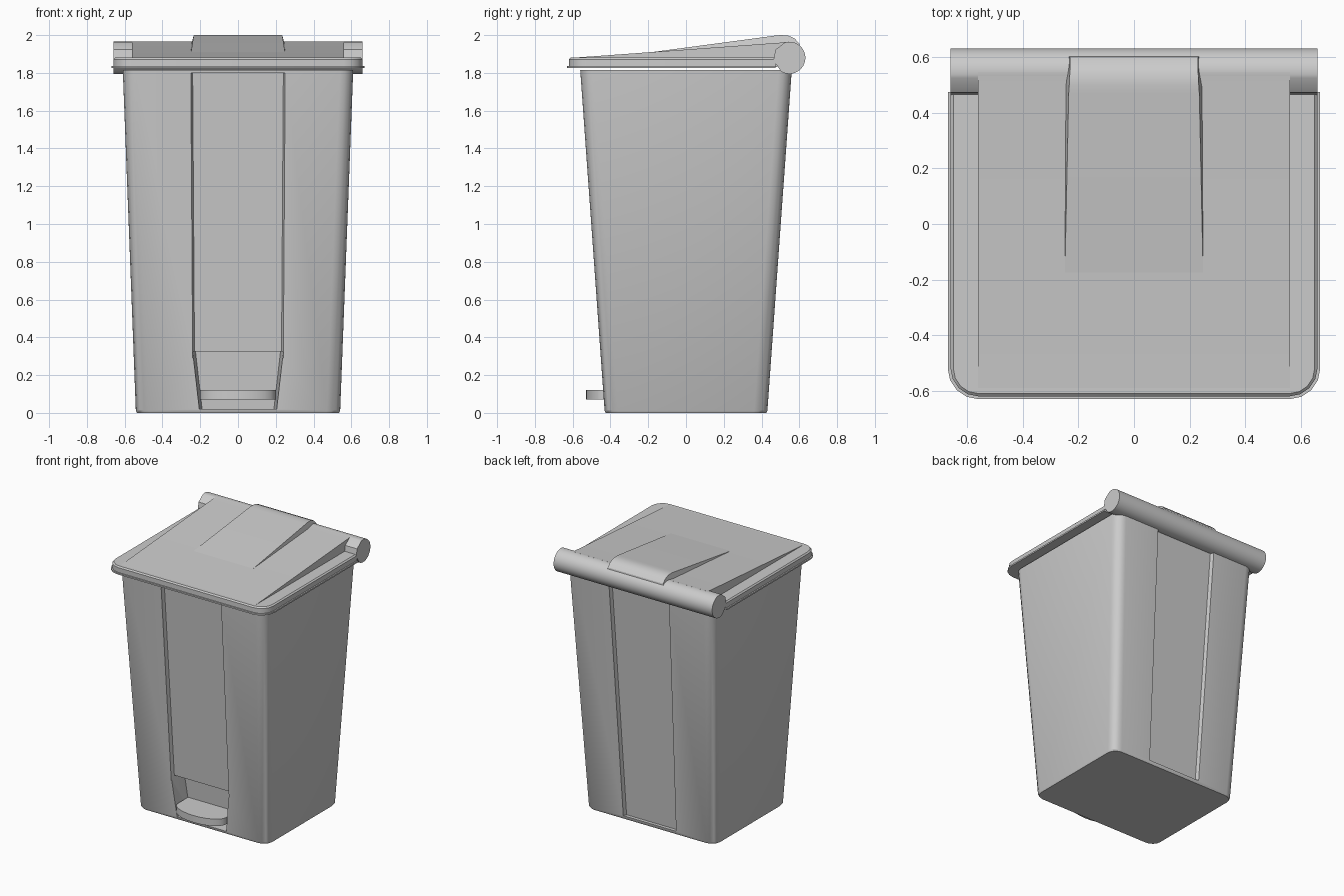
import bpy, bmesh, math

if "Cube" in bpy.data.objects:
    bpy.data.objects.remove(bpy.data.objects["Cube"])

BODY_TOP = 1.815


def loft(name, rings, smooth=True):
    """Solid skinned through rings with equal point counts."""
    bm = bmesh.new()
    rows = [[bm.verts.new(p) for p in r] for r in rings]
    n = len(rows[0])
    for a, b in zip(rows, rows[1:]):
        for i in range(n):
            j = (i + 1) % n
            bm.faces.new((a[i], a[j], b[j], b[i]))
    bm.faces.new(rows[0][::-1])
    bm.faces.new(rows[-1])
    bmesh.ops.recalc_face_normals(bm, faces=bm.faces)
    me = bpy.data.meshes.new(name)
    bm.to_mesh(me)
    bm.free()
    ob = bpy.data.objects.new(name, me)
    bpy.context.collection.objects.link(ob)
    if smooth:
        select(ob)
        bpy.ops.object.shade_smooth_by_angle(angle=math.radians(30))
    return ob


def select(ob):
    bpy.ops.object.select_all(action='DESELECT')
    ob.select_set(True)
    bpy.context.view_layer.objects.active = ob


def rounded(x, y0, y1, z, r, square_back=False, seg=4):
    """Rounded rectangle ring, optionally with square rear corners."""
    pts = []
    for sx, sy, a0 in ((1, 1, 0), (-1, 1, 90), (-1, -1, 180), (1, -1, 270)):
        if square_back and sy > 0:
            pts.append((sx * x, y1, z))
            continue
        cx, cy = sx * (x - r), (y1 - r if sy > 0 else y0 + r)
        for k in range(seg + 1):
            a = math.radians(a0 + 90 * k / seg)
            pts.append((cx + r * math.cos(a), cy + r * math.sin(a), z))
    return pts


def cut_panel(body, side, z0, z1, w0, w1, depth, inset):
    """Cut a tapered recess parallel to the front (-1) or back (1) wall."""
    def ring(d, i):
        return [(sx * (w - i), side * (0.43 + 0.0716 * z + d), z)
                for sx, w, z in ((-1, w0, z0), (1, w0, z0), (1, w1, z1), (-1, w1, z1))]
    cutter = loft("cutter", [ring(0.02, 0), ring(0, 0), ring(-depth, inset)], False)
    mod = body.modifiers.new("recess", 'BOOLEAN')
    mod.operation = 'DIFFERENCE'
    mod.solver = 'EXACT'
    mod.object = cutter
    select(body)
    bpy.ops.object.modifier_apply(modifier=mod.name)
    bpy.data.objects.remove(cutter)


# Tapered bin body with panels and pedal alcove
body = loft("bin_body", [
    rounded(0.535, -0.425, 0.425, 0, 0.07),
    rounded(0.541, -0.431, 0.431, 0.012, 0.07),
    rounded(0.61, -0.56, 0.56, BODY_TOP, 0.07)], False)
cut_panel(body, -1, 0.29, 1.80, 0.24, 0.25, 0.025, 0.01)
cut_panel(body, 1, 0.025, 1.80, 0.22, 0.25, 0.025, 0.01)
cut_panel(body, -1, 0.02, 0.325, 0.205, 0.24, 0.13, 0.015)
select(body)
bpy.ops.object.shade_smooth_by_angle(angle=math.radians(30))

# Foot pedal with a curved front
arc = [(0.2 * math.cos(t), -0.43 + 0.1 * math.sin(t))
       for t in (math.pi + math.pi * k / 12 for k in range(13))]
outline = arc + [(0.2, -0.29), (-0.2, -0.29)]
loft("foot_pedal", [[(x, y, z) for x, y in outline] for z in (0.07, 0.122)])

# Lid: thin flange and stepped rim
loft("lid_flange", [rounded(0.67, -0.63, 0.475, z, 0.11, True) for z in (1.825, 1.836)])
loft("lid_rim", [
    rounded(0.66, -0.62, 0.475, 1.834, 0.10, True),
    rounded(0.66, -0.62, 0.475, 1.872, 0.10, True),
    rounded(0.65, -0.61, 0.475, 1.881, 0.09, True)])

# Sloping lid top
slope = [(-0.59, 1.87), (-0.59, 1.881), (-0.46, 1.890), (0.50, 1.960),
         (0.545, 1.965), (0.56, 1.90), (0.48, 1.83), (0.3, 1.83)]
loft("lid_slope", [[(x, y, z) for y, z in slope] for x in (-0.562, 0.562)])

# Raised centre ridge: half-width, y, z
ridge = [(0.25, -0.24, 1.902), (0.235, 0.47, 1.997), (0.233, 0.50, 2.0),
         (0.231, 0.54, 1.998), (0.23, 0.575, 1.982), (0.23, 0.60, 1.955),
         (0.24, 0.605, 1.93), (0.25, 0.50, 1.94)]
loft("lid_ridge", [[(s * w, y, z) for w, y, z in ridge] for s in (-1, 1)])

# Hinge barrel: round behind, faceted in front
barrel = [(0.547 + 0.085 * math.cos(math.radians(a)), 1.88 + 0.085 * math.sin(math.radians(a)))
          for a in list(range(-120, 106, 9)) + [150, 190]]
loft("hinge_barrel", [[(x, y, z) for y, z in barrel] for x in (-0.66, 0.66)])
